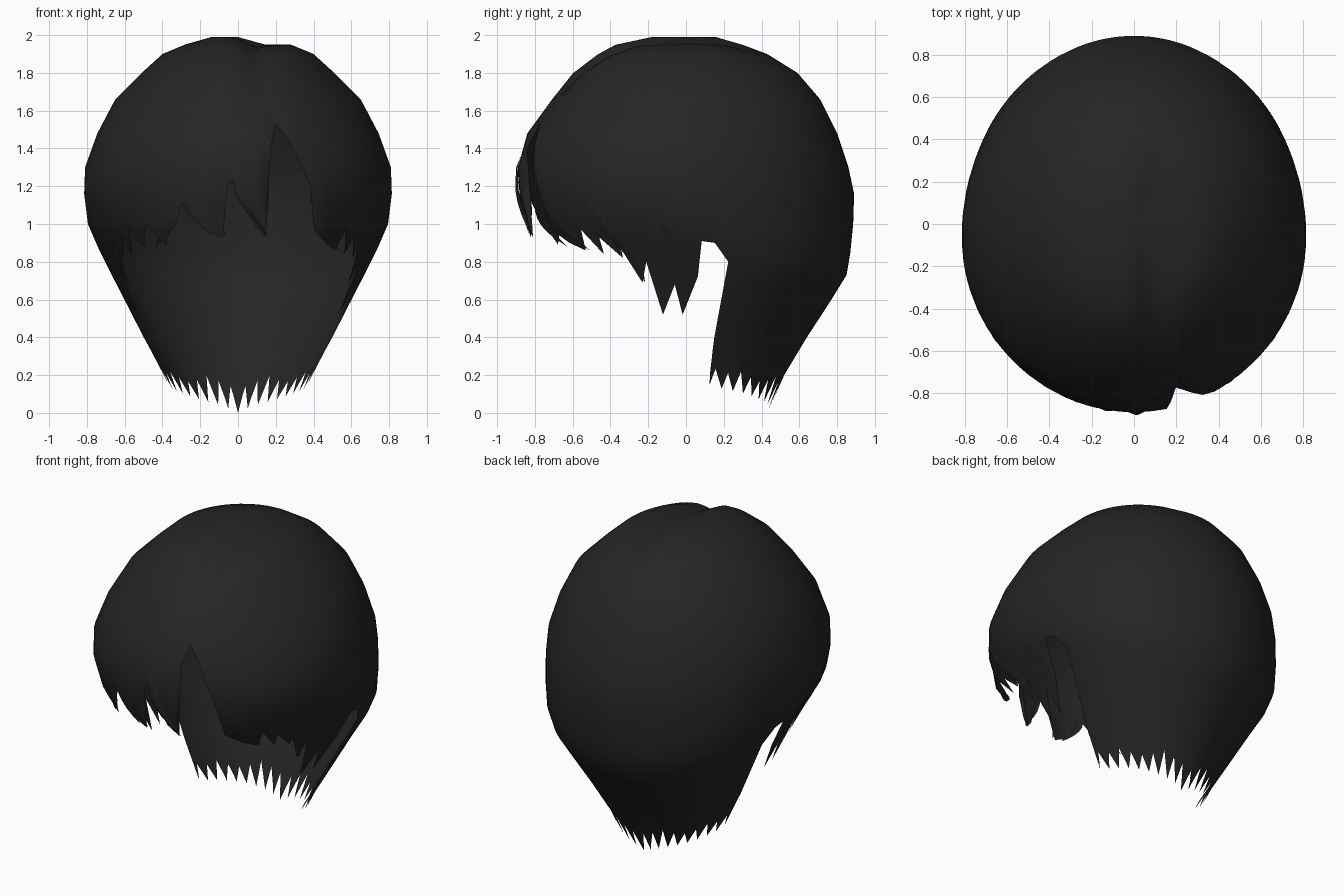
import bpy, bmesh, math, random
from mathutils import Vector

random.seed(4)
cube = bpy.data.objects.get("Cube")
if cube:
    bpy.data.objects.remove(cube)

# Single near-black hair colour
hair = bpy.data.materials.new("soft_black")
hair.use_nodes = True
colour = (0.018, 0.018, 0.018, 1)
hair.diffuse_color = colour
hair.node_tree.nodes["Principled BSDF"].inputs["Base Color"].default_value = colour

# Head profile: height, half width, front y, back y, centre y
LEVELS = [
    (2.0, 0, 0, 0, 0), (1.99, .14, -.2, .17, 0), (1.95, .28, -.38, .3, 0),
    (1.9, .4, -.47, .43, 0), (1.8, .51, -.6, .59, 0), (1.66, .65, -.71, .71, 0),
    (1.48, .745, -.84, .8, -.03), (1.3, .81, -.89, .86, -.06),
    (1.16, .815, -.885, .89, -.06), (1.0, .795, -.85, .885, .02),
    (.85, .73, -.8, .87, .18), (.73, .67, -.78, .85, .2), (.6, .6, -.75, .77, .17),
    (.4, .5, -.7, .64, .12), (.2, .39, -.65, .52, .1), (0, .3, -.6, .43, .1)]


def interpolate(table, key):
    """Linear lookup in rows sorted by their first value."""
    for low, high in zip(table, table[1:]):
        if key <= high[0]:
            t = max(0, (key - low[0]) / (high[0] - low[0]))
            return [a + (b - a) * t for a, b in zip(low[1:], high[1:])]
    return list(table[-1][1:])


def surface(angle, z, out=0):
    """Point on the head; angle is 0 at the front and grows towards +x."""
    width, front, back, centre = interpolate(LEVELS[::-1], z)
    s, c = math.sin(math.radians(angle)), math.cos(math.radians(angle))
    depth = centre - front if c > 0 else back - centre
    x, y = width * s * (1 + out), centre - depth * c * (1 + out)
    # Parting groove
    groove = math.exp(-((x - .1) / .08) ** 2) * min(1, max(0, (.4 - y) * 3))
    if z > 1.6:
        z -= .05 * groove * min(1, (z - 1.6) * 4)
    return x, y, z


def add_grid(bm, columns):
    """Skin a list of equal-length point columns."""
    verts = [[bm.verts.new(p) for p in column] for column in columns]
    for a, b in zip(verts, verts[1:]):
        for i in range(len(a) - 1):
            bm.faces.new((a[i], a[i + 1], b[i + 1], b[i]))
    bmesh.ops.remove_doubles(bm, verts=bm.verts, dist=.0005)
    bmesh.ops.dissolve_degenerate(bm, edges=bm.edges, dist=.0005)


def finish(name, bm):
    """Turn the faces outwards and make a smooth-shaded object."""
    middle = Vector((0, 0, 1))
    bmesh.ops.recalc_face_normals(bm, faces=bm.faces)
    if sum(f.normal.dot(f.calc_center_median() - middle) for f in bm.faces) < 0:
        bmesh.ops.reverse_faces(bm, faces=bm.faces)
    mesh = bpy.data.meshes.new(name)
    bm.to_mesh(mesh)
    bm.free()
    obj = bpy.data.objects.new(name, mesh)
    bpy.context.collection.objects.link(obj)
    mesh.materials.append(hair)
    bpy.ops.object.select_all(action="DESELECT")
    obj.select_set(True)
    bpy.context.view_layer.objects.active = obj
    bpy.ops.object.shade_smooth_by_angle(angle=math.radians(60))


# Hem of the fringe, with the open parting above the brow
fringe = [(-46, .97), (-42, .88), (-38, 1.0), (-31, .89), (-20, 1.14), (-13, .97),
          (-6, .93), (-4, 1.2), (-1, 1.25), (6, 1.0), (11, .93),
          (13, 1.4), (16, 1.53), (21, 1.44), (28, 1.2), (31, .97), (38, .9), (44, .86)]

# Hem of each side: temple locks, ear notch and front edge of the nape hair
side = [(47, .97), (51, .84), (53, .93), (58, .82), (59, .98), (64, .69), (66, .8),
        (72, .52), (75, .68), (79, .52), (82, .72), (88, .91), (92, .9), (93, .8),
        (93.3, .33), (93.6, .15)]

# Nape spikes slant towards the middle of the back
spikes = 9
first = side[-1][0]
step = (180 - first) / spikes
for k in range(spikes):
    tip = .14 * (1 - (k + 1) / spikes) ** .8
    side.append((first + step * (k + .35), tip + random.uniform(.09, .16)))
    side.append((180 if k == spikes - 1 else first + step * (k + 1), tip))

hem = sorted([(-a, z) for a, z in side] + fringe + side)

# Shell columns at every hem corner plus an even spread between
angles = [a for a, z in hem]
angles += [a for a in range(-176, 180, 8) if min(abs(a - b) for b in angles) > 2]
columns = []
for angle in sorted(angles):
    edge = interpolate(hem, angle)[0]
    columns.append([surface(angle, max(row[0], edge)) for row in LEVELS])
shell = bmesh.new()
add_grid(shell, columns)
finish("hair_shell", shell)


def lock(name, start, end, width, out, bend):
    """Curved, tapering strand lying on the head from start to end."""
    strips = [[], [], []]
    for i in range(8):
        t = i / 7
        angle = start[0] + (end[0] - start[0]) * t + bend * math.sin(math.pi * t)
        z = start[1] + (end[1] - start[1]) * t
        half = width * math.sin(math.pi * (.12 + .88 * t)) if i < 7 else 0
        for strip, across in zip(strips, (-1, 0, 1)):
            lift = .002 + (out * math.sin(math.pi * t) if across == 0 else 0)
            strip.append(surface(angle + half * across, z, lift))
    bm = bmesh.new()
    add_grid(bm, strips)
    finish(name, bm)


# Loose strands over the fringe and temples
lock("fringe_lock_centre", (0, 1.36), (12, .93), 2.5, .02, -4)
lock("fringe_lock_inner", (-8, 1.32), (-5, .94), 2.5, .01, -3)
lock("fringe_lock_middle", (-20, 1.2), (-10, .94), 3, .01, -2)
lock("fringe_lock_outer", (-26, 1.14), (-36, .88), 3, .01, 4)
lock("fringe_lock_left", (34, 1.2), (46, .86), 3, .012, -4)
for sign, label in ((1, "left"), (-1, "right")):
    lock("temple_lock_" + label, (sign * 54, 1.17), (sign * 65, .69), 3, .015, 0)
    lock("ear_lock_" + label, (sign * 80, 1.0), (sign * 79, .52), 2.5, .01, 0)
